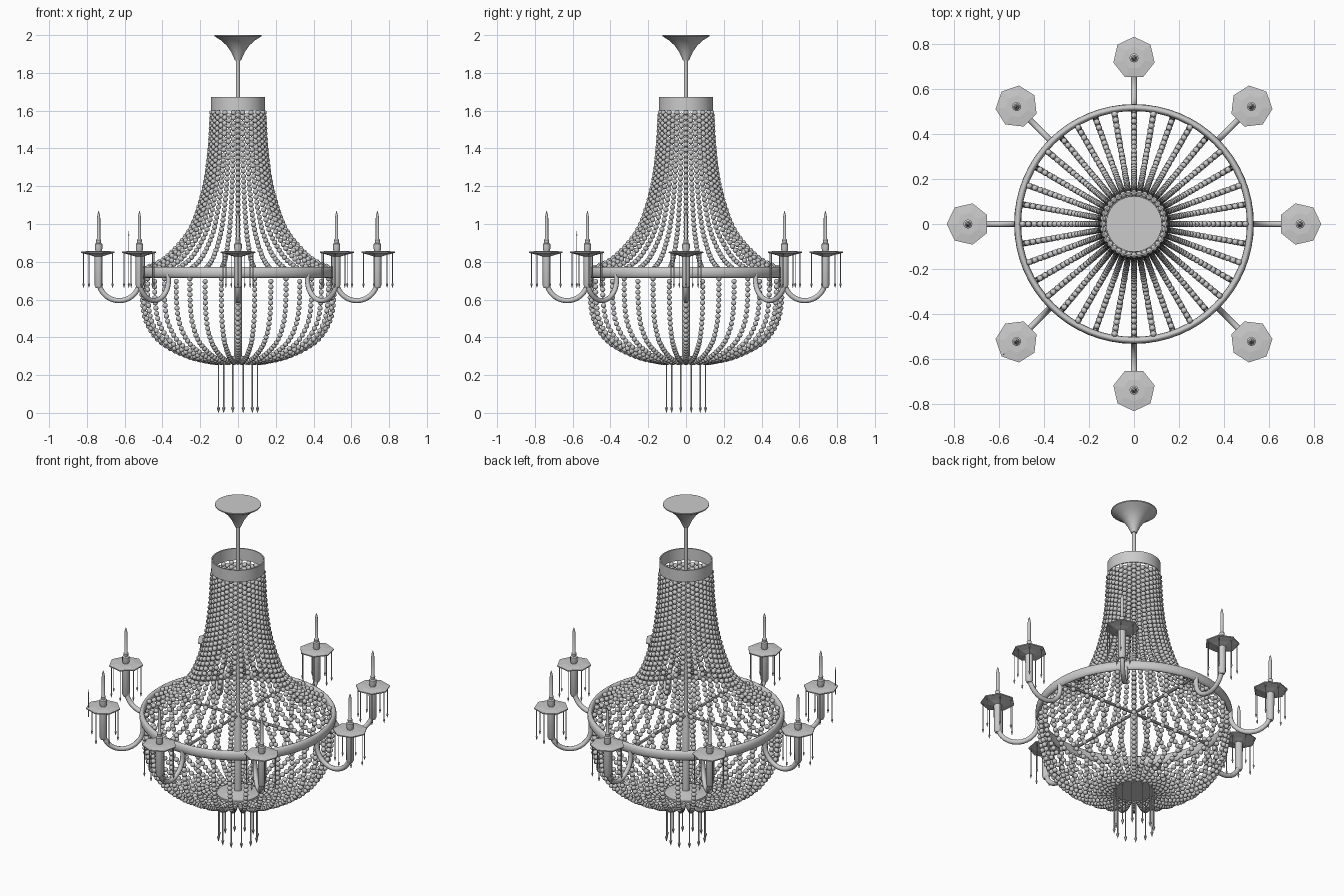
import bpy, bmesh, math
from mathutils import Vector
from math import sin, cos, pi, radians

if "Cube" in bpy.data.objects:
    bpy.data.objects.remove(bpy.data.objects["Cube"])


def make(name, verts, faces, smooth=40):
    me = bpy.data.meshes.new(name)
    me.from_pydata(verts, [], faces)
    bm = bmesh.new()
    bm.from_mesh(me)
    bmesh.ops.recalc_face_normals(bm, faces=bm.faces)
    bm.to_mesh(me)
    bm.free()
    ob = bpy.data.objects.new(name, me)
    bpy.context.collection.objects.link(ob)
    if smooth:
        bpy.ops.object.select_all(action='DESELECT')
        ob.select_set(True)
        bpy.context.view_layer.objects.active = ob
        bpy.ops.object.shade_smooth_by_angle(angle=radians(smooth))
    return ob


def lathe(profile, segs, x=0, y=0, turn=0.0, closed=False):
    """Spin an (r, z) profile round a vertical axis; capped ends unless closed."""
    n = len(profile)
    v = [(x + r * cos(turn + 2 * pi * i / segs), y + r * sin(turn + 2 * pi * i / segs), z)
         for r, z in profile for i in range(segs)]
    f = []
    for j in range(n if closed else n - 1):
        a, b = j * segs, ((j + 1) % n) * segs
        for i in range(segs):
            k = (i + 1) % segs
            f.append((a + i, a + k, b + k, b + i))
    if not closed:
        f += [tuple(range(segs)), tuple(range((n - 1) * segs, n * segs))]
    return v, f


def join(parts):
    V, F = [], []
    for v, f in parts:
        o = len(V)
        V += v
        F += [tuple(i + o for i in p) for p in f]
    return V, F


def tube(path, rad, segs=10):
    """Tube along a path of (x, z) points in the y = 0 plane."""
    v, f = [], []
    pts = [Vector(p) for p in path]
    for i, p in enumerate(pts):
        t = (pts[min(i + 1, len(pts) - 1)] - pts[max(i - 1, 0)]).normalized()
        for s in range(segs):
            c, d = rad * cos(2 * pi * s / segs), rad * sin(2 * pi * s / segs)
            v.append((p.x - t.y * c, d, p.y + t.x * c))
    for i in range(len(pts) - 1):
        for s in range(segs):
            k = (s + 1) % segs
            f.append((i * segs + s, i * segs + k, (i + 1) * segs + k, (i + 1) * segs + s))
    f += [tuple(range(segs)), tuple(range(len(v) - segs, len(v)))]
    return v, f


def smooth_path(pts, sub=12):
    """Catmull-Rom curve through the points."""
    P = [Vector(p) for p in pts]
    P = [2 * P[0] - P[1]] + P + [2 * P[-1] - P[-2]]
    out = []
    for i in range(1, len(P) - 2):
        a, b, c, d = P[i - 1:i + 3]
        for s in range(sub):
            t = s / sub
            out.append(0.5 * (2 * b + (c - a) * t + (2 * a - 5 * b + 4 * c - d) * t * t
                              + (3 * b - a - 3 * c + d) * t ** 3))
    return out + [P[-2]]


def spaced(path, step):
    """Evenly spaced points along a polyline."""
    lens = [(b - a).length for a, b in zip(path, path[1:])]
    n = round(sum(lens) / step)
    gap, out, i, done = sum(lens) / n, [], 0, 0.0
    for k in range(n + 1):
        while i < len(lens) - 1 and done + lens[i] < k * gap:
            done += lens[i]
            i += 1
        out.append(path[i].lerp(path[i + 1], min(1, (k * gap - done) / lens[i])))
    return out


def beads(name, profile, strands=36, rad=0.0138, step=0.0285):
    """Strands of beads; every second strand is shifted by half a bead."""
    bm = bmesh.new()
    bmesh.ops.create_icosphere(bm, subdivisions=2, radius=rad)
    sv = [v.co.copy() for v in bm.verts]
    sf = [tuple(v.index for v in f.verts) for f in bm.faces]
    bm.free()
    full = spaced(smooth_path(profile), step)
    half = [(a + b) / 2 for a, b in zip(full, full[1:])]
    V, F = [], []
    for s in range(strands):
        a = 2 * pi * s / strands
        for p in (half if s % 2 else full):
            c, o = Vector((p.x * cos(a), p.x * sin(a), p.y)), len(V)
            V += [tuple(q + c) for q in sv]
            F += [tuple(i + o for i in t) for t in sf]
    make(name, V, F, 80)


def drop(x, y, top, bottom, wire=0.0025, tip=0.006, tip_len=0.025):
    """Thin hanging wire ending in a pointed crystal."""
    s = 1 if top > bottom else -1
    return lathe([(wire, top), (wire, bottom + s * tip_len), (tip, bottom + s * tip_len * 0.8),
                  (0.0008, bottom)], 6, x, y)


# ceiling canopy, hanging rod and centre post
make("ceiling_canopy", *lathe([(0.124, 2.0), (0.124, 1.994), (0.09, 1.972), (0.06, 1.945),
                               (0.036, 1.91), (0.022, 1.88), (0.016, 1.865)], 32))
make("hanging_rod", *lathe([(0.011, 1.87), (0.011, 0.7)], 12))
make("centre_post", *lathe([(0.011, 0.76), (0.02, 0.74), (0.02, 0.28)], 12))

# top collar, open in the middle
make("top_collar", *lathe([(0.144, 1.602), (0.144, 1.672), (0.137, 1.672), (0.137, 1.602)],
                          48, closed=True))

# main ring with rounded section
make("main_ring", *lathe([(0.517 + 0.0155 * cos(t * pi / 6), 0.743 + 0.029 * sin(t * pi / 6))
                          for t in range(12)], 64, closed=True), 60)

# cross bars inside the ring
for k in range(2):
    bar = make("ring_cross_bar", *tube([(-0.51, 0.743), (0.51, 0.743)], 0.008, 8))
    bar.rotation_euler.z = k * pi / 2

# bead strands: tapering upper skirt and lower bowl
beads("upper_beads", [(0.138, 1.59), (0.149, 1.4), (0.177, 1.2), (0.24, 1.0),
                      (0.314, 0.89), (0.40, 0.81), (0.495, 0.765)])
beads("bowl_beads", [(0.509, 0.71), (0.507, 0.6), (0.488, 0.49), (0.435, 0.40), (0.365, 0.345),
                     (0.255, 0.295), (0.16, 0.273), (0.115, 0.266)])

# bottom plate and its ring of drops
make("bottom_plate", *lathe([(0.115, 0.258), (0.115, 0.285), (0.07, 0.288), (0.03, 0.30)], 32))
make("bottom_drops", *join([drop(0.107 * cos(pi * (2 * k + 1) / 12), 0.107 * sin(pi * (2 * k + 1) / 12),
                                 0.262, 0.0, 0.0035, 0.009, 0.033) for k in range(12)]))

# one candle arm, built along +x
R = 0.738
arc = [(0.629 - 0.109 * cos(pi * t / 14), 0.703 - 0.109 * sin(pi * t / 14)) for t in range(15)]
arm_parts = [
    make("arm", *tube([(0.52, 0.735)] + arc + [(R, 0.83)], 0.0135)),
    make("arm_sleeve", *lathe([(0.014, 0.66), (0.021, 0.675), (0.022, 0.835)], 12, R)),
    make("drip_dish", *lathe([(0.022, 0.828), (0.055, 0.838), (0.094, 0.847), (0.094, 0.853),
                              (0.05, 0.858), (0.02, 0.858)], 7, R), 0),
    make("candle", *lathe([(0.016, 0.855), (0.02, 0.87), (0.02, 0.895), (0.012, 0.90), (0.014, 0.915),
                           (0.009, 0.922), (0.009, 1.03), (0.006, 1.052), (0.001, 1.068)], 12, R)),
    make("dish_drops", *join([drop(R + 0.082 * cos(2 * pi * k / 7), 0.082 * sin(2 * pi * k / 7),
                                   0.848, 0.662) for k in range(1, 7)])),
]
outer = make("outer_drop", *drop(R + 0.08, 0, 0.848, 0.662))
flipped = make("flipped_drop", *drop(R + 0.08, 0, 0.80, 0.962, 0.0025, 0.003))
flipped.rotation_euler.z = radians(225)

# repeat the arm eight times; the front left one has its outer drop turned up
for k in range(1, 8):
    for ob in arm_parts + ([] if k == 5 else [outer]):
        c = ob.copy()
        c.rotation_euler.z = k * pi / 4
        bpy.context.collection.objects.link(c)
